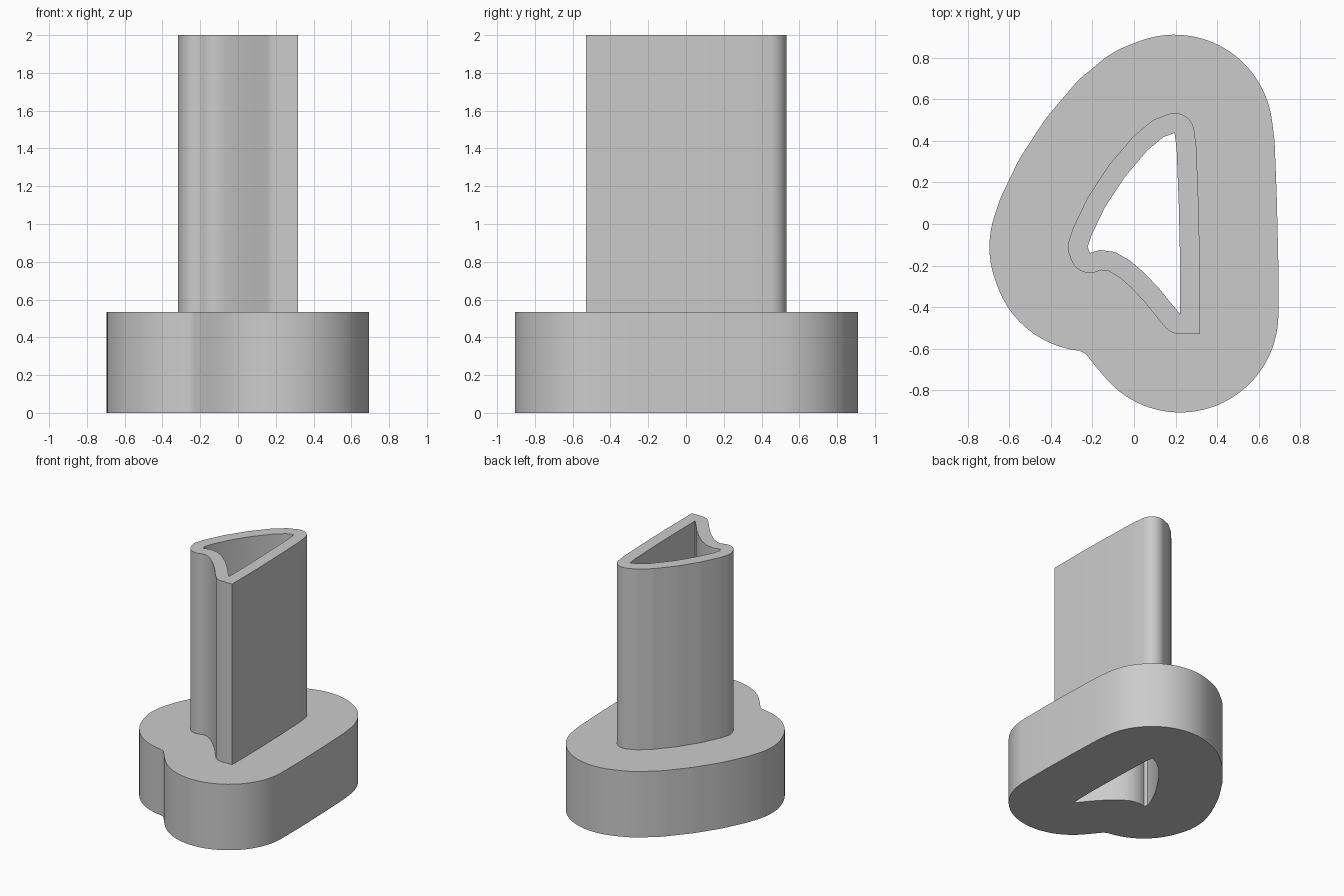
import bpy, bmesh
from math import radians, ceil
from mathutils import Vector, Matrix
from mathutils.geometry import intersect_point_line

if "Cube" in bpy.data.objects:
    bpy.data.objects.remove(bpy.data.objects["Cube"])

grey = bpy.data.materials.new("plain grey")
grey.use_nodes = True
grey.diffuse_color = (0.6, 0.6, 0.6, 1)
grey.node_tree.nodes["Principled BSDF"].inputs["Base Color"].default_value = grey.diffuse_color

WALL, FLANGE = 0.095, 0.472
BASE_TOP, TOP = 0.535, 2.0

# Channel outline, counterclockwise from the back tip
channel = [Vector(p) for p in (
    (.195, .438), (.14, .417), (.065, .355), (-.045, .225), (-.14, .08), (-.205, -.055),
    (-.223, -.11), (-.212, -.14), (-.165, -.125), (-.09, -.135), (-.02, -.175),
    (.05, -.235), (.125, -.315), (.185, -.39), (.222, -.434), (.222, -.2), (.215, .1),
    (.205, .36))]


def clearance(p, outline):
    """Distance from a point to the nearest edge of an outline."""
    best = 9.0
    for a, b in zip(outline, outline[1:] + outline[:1]):
        t = intersect_point_line(p, a, b)[1]
        best = min(best, (p - a.lerp(b, max(0, min(1, t)))).length)
    return best


def grow(outline, r):
    """Offset an outline outwards with round corners, trimming overlaps."""
    result = []
    for i, p in enumerate(outline):
        into = (p - outline[i - 1]).normalized()
        out = (outline[(i + 1) % len(outline)] - p).normalized()
        n1, n2 = Vector((into.y, -into.x)), Vector((out.y, -out.x))
        if into.cross(out) > 0:
            turn = n1.angle(n2)
            steps = max(1, ceil(turn / radians(4)))
            for k in range(steps + 1):
                result.append(p + Matrix.Rotation(turn * k / steps, 2) @ n1 * r)
        else:
            result.append(p + (n1 + n2) * r / (1 + n1.dot(n2)))
    return [q for q in result if clearance(q, outline) > r - 0.002]


def hollow_prism(name, outer, inner, z0, z1):
    """Upright solid between two outlines."""
    curve = bpy.data.curves.new(name, "CURVE")
    curve.dimensions = "2D"
    curve.fill_mode = "BOTH"
    curve.extrude = (z1 - z0) / 2
    for outline in (outer, inner):
        spline = curve.splines.new("POLY")
        spline.points.add(len(outline) - 1)
        for point, p in zip(spline.points, outline):
            point.co = (p.x, p.y, 0, 1)
        spline.use_cyclic_u = True
    obj = bpy.data.objects.new(name, curve)
    bpy.context.collection.objects.link(obj)
    bpy.ops.object.select_all(action="DESELECT")
    obj.select_set(True)
    bpy.context.view_layer.objects.active = obj
    bpy.ops.object.convert(target="MESH")
    obj = bpy.context.object
    bm = bmesh.new()
    bm.from_mesh(obj.data)
    bmesh.ops.translate(bm, verts=bm.verts, vec=(0, 0, (z0 + z1) / 2))
    bmesh.ops.remove_doubles(bm, verts=bm.verts, dist=0.0005)
    bmesh.ops.recalc_face_normals(bm, faces=bm.faces)
    bm.to_mesh(obj.data)
    bm.free()
    obj.data.materials.clear()
    obj.data.materials.append(grey)
    bpy.ops.object.shade_smooth_by_angle(angle=radians(30))


# Thin-walled tube, with its front corner squared off
corner = channel[14]
tube = grow(channel, WALL)
square = [q for q in tube if q.x > corner.x + 0.001 and q.y < corner.y - 0.001]
first = tube.index(square[0])
tube = [q for q in tube if q not in square]
tube.insert(first, corner + Vector((WALL, -WALL)))
hollow_prism("tube", tube, channel, BASE_TOP, TOP)

# Wide base flange with the channel running through it
hollow_prism("base_flange", grow(channel, FLANGE), channel, 0, BASE_TOP)
